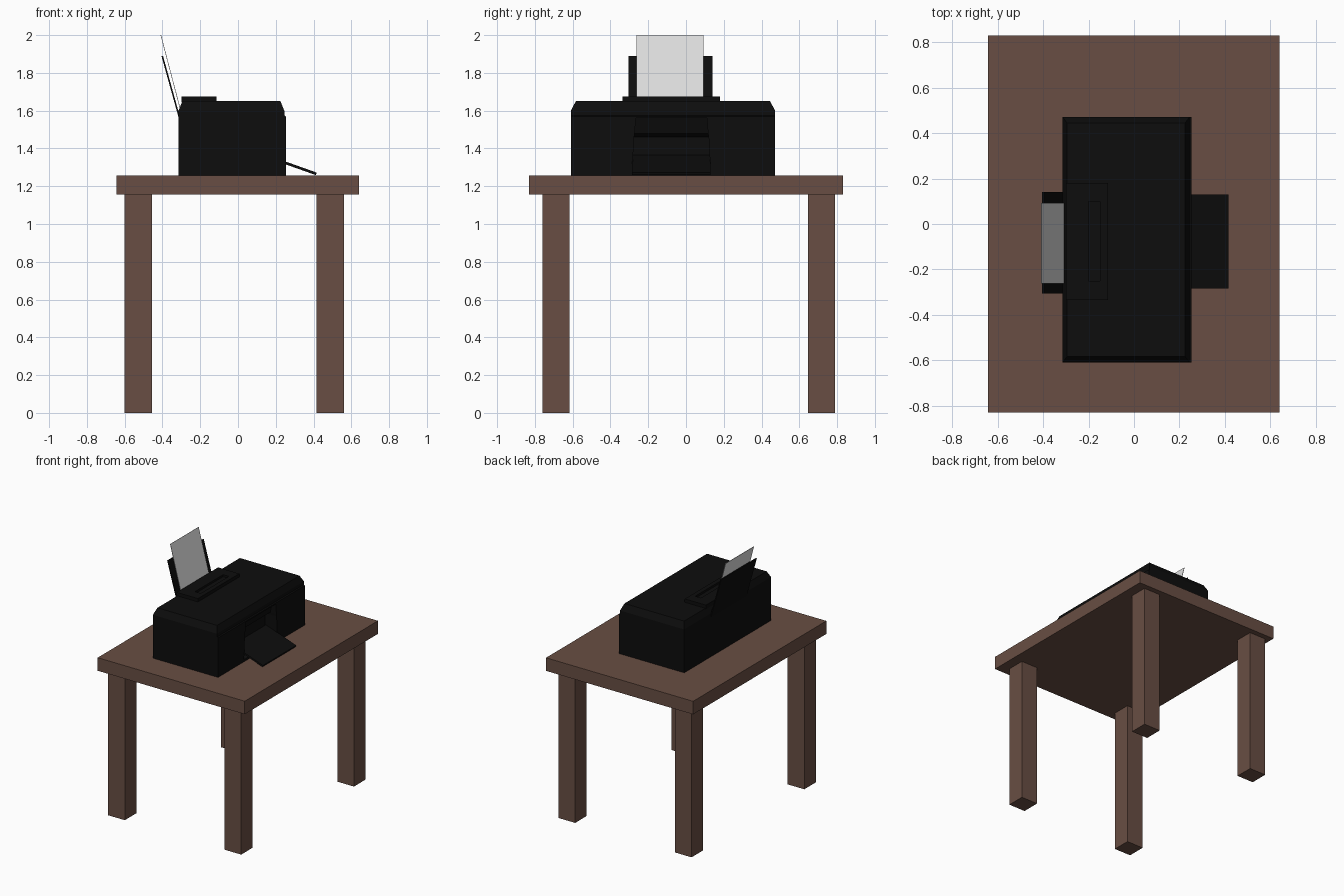
import bpy, bmesh
from mathutils import Vector

if "Cube" in bpy.data.objects:
    bpy.data.objects.remove(bpy.data.objects["Cube"])


def material(name, rgb):
    m = bpy.data.materials.new(name)
    m.diffuse_color = (*rgb, 1)
    m.use_nodes = True
    m.node_tree.nodes["Principled BSDF"].inputs["Base Color"].default_value = m.diffuse_color
    return m


BROWN = material("brown wood", (0.14, 0.076, 0.056))
BLACK = material("black plastic", (0.004, 0.004, 0.004))
WHITE = material("white paper", (0.74, 0.74, 0.74))


def finish(name, bm, mat):
    bmesh.ops.recalc_face_normals(bm, faces=bm.faces[:])
    me = bpy.data.meshes.new(name)
    bm.to_mesh(me)
    bm.free()
    me.materials.append(mat)
    ob = bpy.data.objects.new(name, me)
    bpy.context.collection.objects.link(ob)
    return ob


def loft(name, rings, mat):
    """Closed solid through stacked rectangles (x0, x1, y0, y1, z)."""
    bm = bmesh.new()
    loops = [[bm.verts.new(p) for p in ((a, c, z), (b, c, z), (b, d, z), (a, d, z))]
             for a, b, c, d, z in rings]
    for lo, hi in zip(loops, loops[1:]):
        for i in range(4):
            j = (i + 1) % 4
            bm.faces.new((lo[i], lo[j], hi[j], hi[i]))
    bm.faces.new(loops[0][::-1])
    bm.faces.new(loops[-1])
    return finish(name, bm, mat)


def box(name, x0, x1, y0, y1, z0, z1, mat):
    return loft(name, [(x0, x1, y0, y1, z0), (x0, x1, y0, y1, z1)], mat)


def slab(name, p, q, y0, y1, thick, mat):
    """Sloping sheet from (x, z) p to q, thickened below or behind the line."""
    p, q = Vector(p), Vector(q)
    d = (q - p).normalized()
    n = Vector((-d.y, d.x)) * thick
    bm = bmesh.new()
    prof = (p, q, q + n, p + n)
    f = bm.faces.new([bm.verts.new((v.x, y0, v.y)) for v in prof])
    ext = bmesh.ops.extrude_face_region(bm, geom=[f])["geom"]
    bmesh.ops.translate(bm, vec=(0, y1 - y0, 0),
                        verts=[v for v in ext if isinstance(v, bmesh.types.BMVert)])
    return finish(name, bm, mat)


def cut(target, cutter):
    cutter.hide_render = True
    cutter.hide_set(True)
    m = target.modifiers.new("cut", 'BOOLEAN')
    m.operation = 'DIFFERENCE'
    m.solver = 'EXACT'
    m.object = cutter


# Table
box("table_top", -0.643, 0.64, -0.83, 0.83, 1.155, 1.258, BROWN)
for xn, x in (("left", -0.60), ("right", 0.415)):
    for yn, y in (("front", -0.76), ("back", 0.645)):
        box(f"{yn}_{xn}_leg", x, x + 0.145, y, y + 0.143, 0, 1.155, BROWN)

# Printer casing with a chamfered lid and a front paper outlet
casing = loft("printer_casing", [
    (-0.315, 0.253, -0.61, 0.472, 1.258),
    (-0.315, 0.253, -0.61, 0.472, 1.57),
    (-0.315, 0.245, -0.61, 0.472, 1.575),
    (-0.315, 0.245, -0.61, 0.472, 1.60),
    (-0.295, 0.225, -0.583, 0.445, 1.65)], BLACK)
outlet = loft("outlet_cutter", [
    (0.15, 0.30, -0.285, 0.13, 1.275),
    (0.15, 0.30, -0.275, 0.12, 1.46),
    (0.20, 0.30, -0.272, 0.117, 1.48),
    (0.22, 0.30, -0.265, 0.11, 1.56)], BLACK)
cut(casing, outlet)

# Output tray
slab("output_tray", (0.417, 1.272), (0.155, 1.365), -0.285, 0.13, 0.014, BLACK)

# Raised feeder surround with a shallow slot
feeder = box("feeder_surround", -0.30, -0.115, -0.335, 0.18, 1.645, 1.676, BLACK)
cut(feeder, box("feeder_slot_cutter", -0.20, -0.15, -0.25, 0.10, 1.66, 1.70, BLACK))

# Paper support and sheet
slab("paper_support", (-0.308, 1.57), (-0.397, 1.89), -0.305, 0.14, 0.008, BLACK)
slab("paper_sheet", (-0.302, 1.60), (-0.407, 2.0), -0.262, 0.092, 0.003, WHITE)
